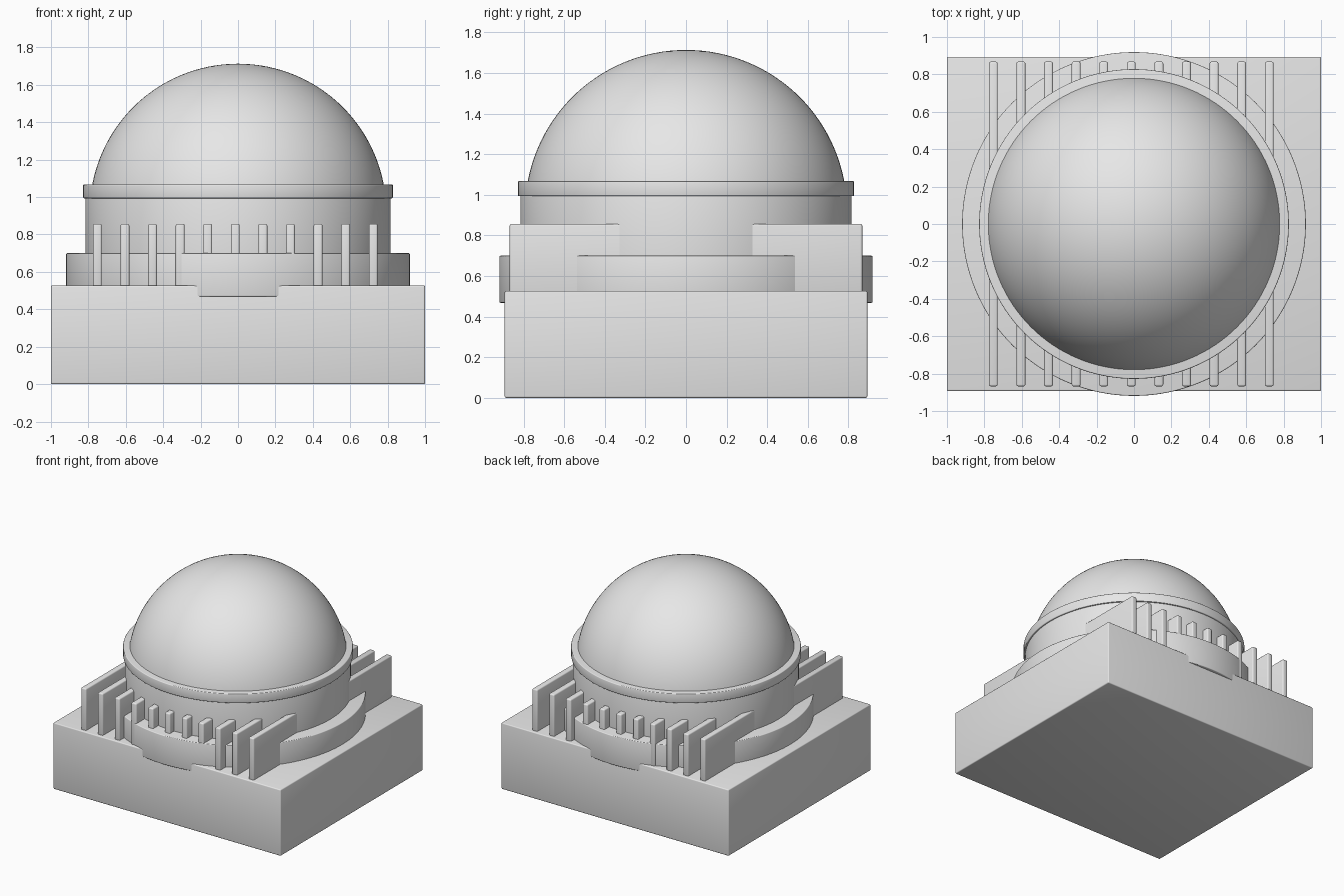
import bpy, bmesh, math
from mathutils import Matrix, Vector

cube = bpy.data.objects.get("Cube")
if cube:
    bpy.data.objects.remove(cube, do_unlink=True)

grey = bpy.data.materials.new("light grey")
grey.use_nodes = True
grey.diffuse_color = (0.8, 0.8, 0.8, 1)
grey.node_tree.nodes["Principled BSDF"].inputs["Base Color"].default_value = (0.8, 0.8, 0.8, 1)


def finish(name, bm):
    """Turn a bmesh into a smooth-shaded object with sharp edges kept."""
    mesh = bpy.data.meshes.new(name)
    bm.to_mesh(mesh)
    bm.free()
    mesh.materials.append(grey)
    obj = bpy.data.objects.new(name, mesh)
    bpy.context.collection.objects.link(obj)
    bpy.ops.object.select_all(action="DESELECT")
    obj.select_set(True)
    bpy.context.view_layer.objects.active = obj
    bpy.ops.object.shade_smooth_by_angle(angle=math.radians(35))
    return obj


def round_edges(bm, width):
    sharp = [e for e in bm.edges if e.calc_face_angle(0) > 1]
    bmesh.ops.bevel(bm, geom=sharp, offset=width, segments=3, profile=0.5, affect="EDGES")


def box(name, x, half_x, half_y, bottom, top, bevel):
    bm = bmesh.new()
    place = Matrix.Translation((x, 0, (bottom + top) / 2))
    size = Matrix.Diagonal((half_x * 2, half_y * 2, top - bottom, 1))
    bmesh.ops.create_cube(bm, size=1, matrix=place @ size)
    round_edges(bm, bevel)
    return finish(name, bm)


def disc(name, radius, bottom, top, bevel):
    bm = bmesh.new()
    bmesh.ops.create_cone(bm, cap_ends=True, segments=128, radius1=radius, radius2=radius,
                          depth=top - bottom,
                          matrix=Matrix.Translation((0, 0, (bottom + top) / 2)))
    round_edges(bm, bevel)
    return finish(name, bm)


# Block and stacked round tiers
box("base_block", 0, 1.0, 0.893, 0, 0.527, 0.008)
disc("lower_ring", 0.919, 0.468, 0.70, 0.006)
disc("drum", 0.815, 0.5, 1.01, 0.004)
disc("rim", 0.828, 0.993, 1.067, 0.006)

# Upright fins running front to back through the drum
FIN_COUNT = 11
for i in range(FIN_COUNT):
    box(f"fin_{i + 1}", -0.752 + i * 0.1475, 0.0235, 0.868, 0.5, 0.857, 0.01)

# Dome: upper half of a sphere
bm = bmesh.new()
bmesh.ops.create_uvsphere(bm, u_segments=128, v_segments=64, radius=0.793,
                          matrix=Matrix.Translation((0, 0, 0.92)))
bmesh.ops.bisect_plane(bm, geom=bm.verts[:] + bm.edges[:] + bm.faces[:],
                       plane_co=Vector((0, 0, 0.95)), plane_no=Vector((0, 0, 1)),
                       clear_inner=True)
finish("dome", bm)
